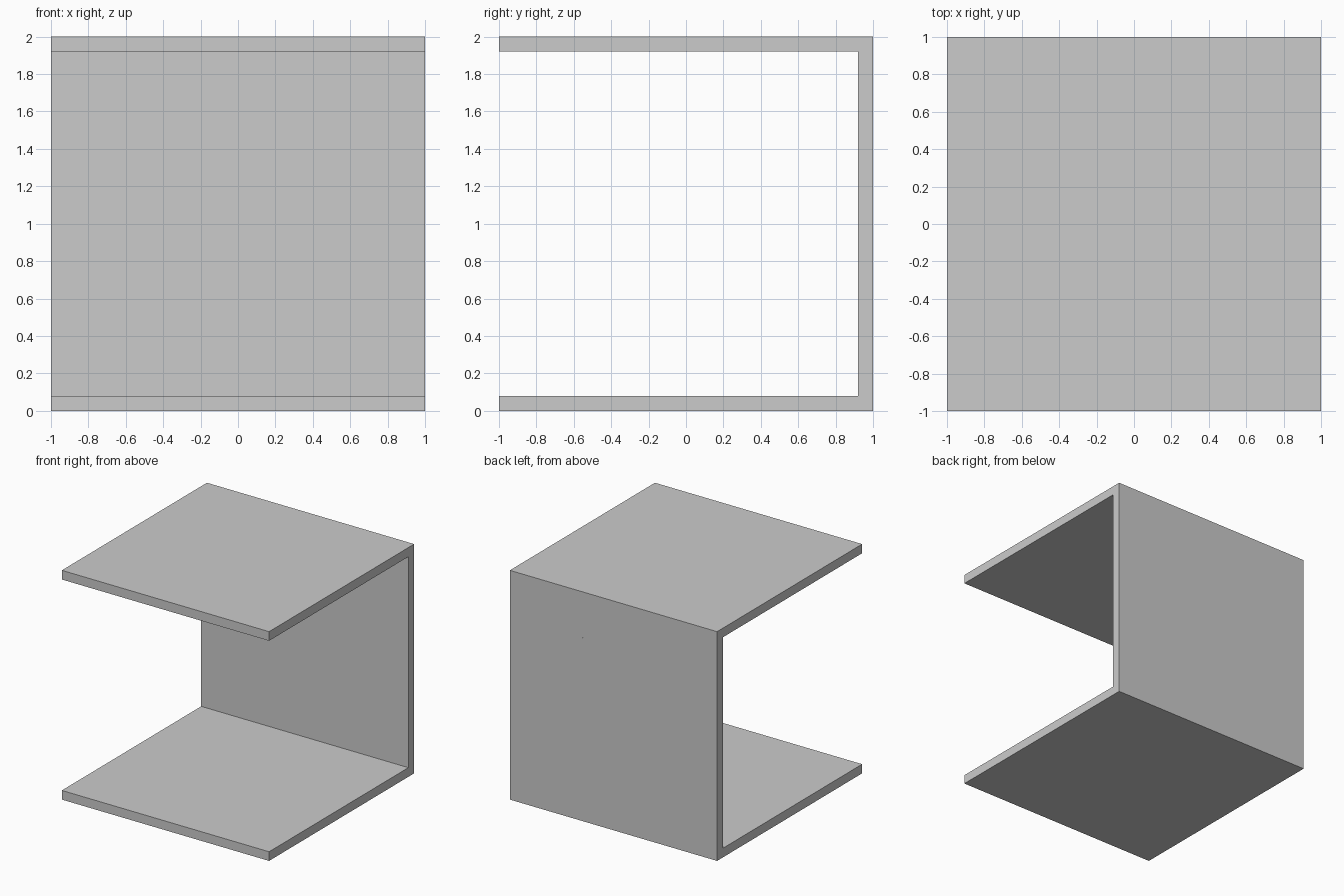
import bpy, bmesh
from mathutils import Matrix, Vector

if "Cube" in bpy.data.objects:
    bpy.data.objects.remove(bpy.data.objects["Cube"])

N = 25            # blocks per side
B = 2.0 / N       # block size


def add_box(bm, lo, hi):
    lo, hi = Vector(lo), Vector(hi)
    m = Matrix.Translation((lo + hi) / 2) @ Matrix.Diagonal((*(hi - lo), 1))
    return bmesh.ops.create_cube(bm, size=1, matrix=m)["verts"]


def finish(bm, name):
    me = bpy.data.meshes.new(name)
    bm.to_mesh(me)
    bm.free()
    ob = bpy.data.objects.new(name, me)
    bpy.context.collection.objects.link(ob)
    return ob


def slab(name, z, inner):
    """Flat slab whose inner face (inner = +1 up, -1 down) is laid with square tiles."""
    bm = bmesh.new()
    add_box(bm, (-1, -1, z), (1, 1 - B, z + B))
    bm.normal_update()
    bmesh.ops.delete(bm, geom=[f for f in bm.faces if f.normal.z * inner > 0.5],
                     context='FACES_ONLY')
    h = z + B if inner > 0 else z
    for i in range(N):
        for j in range(N - 1):
            x, y = -1 + i * B, -1 + j * B
            pts = [(x, y, h), (x + B, y, h), (x + B, y + B, h), (x, y + B, h)]
            bm.faces.new([bm.verts.new(p) for p in pts[::inner]])
    return finish(bm, name)


# Floor and roof slabs
slab("floor_slab", 0.0, 1)
slab("roof_slab", 2.0 - B, -1)

# Back wall stacked from cube blocks
bm = bmesh.new()
for i in range(N):
    for k in range(N):
        x, z = -1 + i * B, k * B
        add_box(bm, (x, 1 - B, z), (x + B, 1, z + B))
finish(bm, "back_wall")
